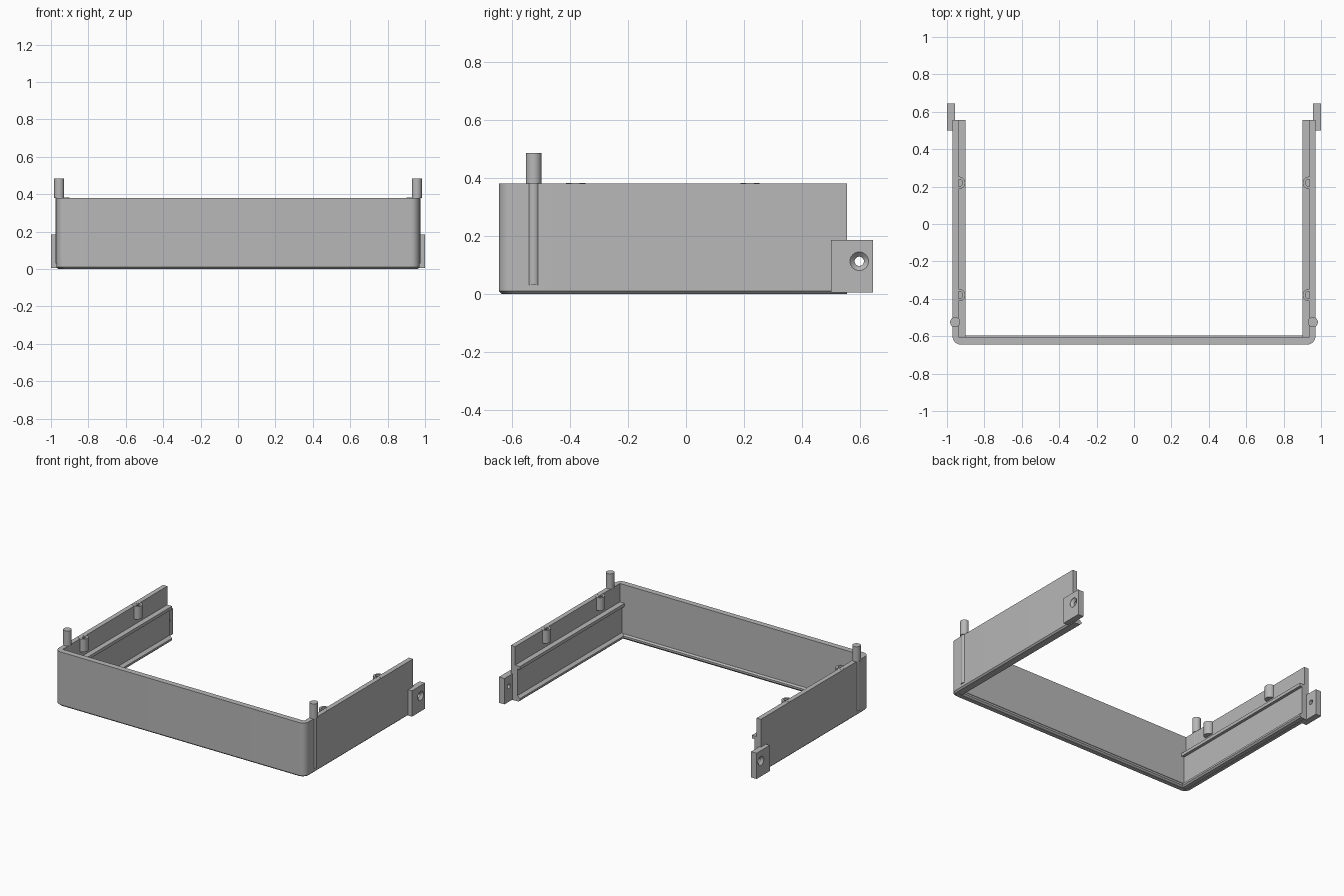
import bpy, bmesh, math
from mathutils import Matrix

cube = bpy.data.objects.get("Cube")
if cube:
    bpy.data.objects.remove(cube)

grey = bpy.data.materials.new("plain_grey")
grey.use_nodes = True
colour = (0.48, 0.48, 0.48, 1)
grey.diffuse_color = colour
grey.node_tree.nodes["Principled BSDF"].inputs["Base Color"].default_value = colour

HEIGHT = 0.38
BACK = 0.555
SIDES = ((1, "left"), (-1, "right"))


def finish(bm, name, smooth=False):
    bmesh.ops.recalc_face_normals(bm, faces=bm.faces[:])
    mesh = bpy.data.meshes.new(name)
    bm.to_mesh(mesh)
    bm.free()
    mesh.materials.append(grey)
    obj = bpy.data.objects.new(name, mesh)
    bpy.context.collection.objects.link(obj)
    if smooth:
        bpy.ops.object.select_all(action="DESELECT")
        obj.select_set(True)
        bpy.context.view_layer.objects.active = obj
        bpy.ops.object.shade_smooth_by_angle(angle=math.radians(35))
    return obj


def loft(name, rings, smooth=False):
    """Skin closed rings of equal length and cap both ends."""
    bm = bmesh.new()
    rows = [[bm.verts.new(p) for p in ring] for ring in rings]
    for a, b in zip(rows, rows[1:]):
        for i in range(len(a)):
            j = (i + 1) % len(a)
            bm.faces.new((a[i], a[j], b[j], b[i]))
    bm.faces.new(rows[0])
    bm.faces.new(rows[-1])
    return finish(bm, name, smooth)


def lathe(name, profile, matrix, steps=32):
    """Turn (radius, height) points around an axis placed by a matrix."""
    rings = [[(r * math.cos(2 * math.pi * i / steps),
               r * math.sin(2 * math.pi * i / steps), z)
              for i in range(steps)] for r, z in profile]
    obj = loft(name, rings, True)
    obj.data.transform(matrix)
    return obj


def outline(inset, z):
    """U-shaped plan with rounded outer front corners."""
    x, y, radius = 0.97 - inset, -0.645 + inset, 0.045
    half = [(0.937, BACK), (x, BACK)]
    for i in range(9):
        a = math.pi / 2 * i / 8
        half.append((x - radius + radius * math.cos(a),
                     y + radius - radius * math.sin(a)))
    other = [(-px, py) for px, py in reversed(half)]
    plan = half + other + [(-0.937, -0.605), (0.937, -0.605)]
    return [(px, py, z) for px, py in plan]


# Outer wall with a chamfered lower edge
loft("outer_wall", [outline(0.01, 0), outline(0, 0.01), outline(0, HEIGHT)], True)

# Lower inner lip along the front wall
lip = [(-0.62, 0.002), (-0.605, 0.002), (-0.595, 0.012), (-0.595, 0.025), (-0.605, 0.035), (-0.62, 0.035)]
loft("front_lip", [[(x, y, z) for y, z in lip] for x in (-0.945, 0.945)])

# Rail section: bottom lip, recessed panel, upper ledge
rail = [(0.95, 0.002), (0.91, 0.002), (0.90, 0.012), (0.90, 0.025), (0.92, 0.04),
        (0.92, 0.228), (0.90, 0.228), (0.90, 0.25), (0.95, 0.25)]

for s, side in SIDES:
    loft(side + "_inner_rail", [[(s * x, y, z) for x, z in rail] for y in (-0.615, BACK)])

    # Stepped locating pin in the side wall
    lathe(side + "_pin", [(0.021, 0.03), (0.021, HEIGHT), (0.027, HEIGHT), (0.027, 0.485)],
          Matrix.Translation((s * 0.956, -0.525, 0)))

    # Hollow screw bosses on the inside
    for y, place in ((0.22, "rear"), (-0.38, "front")):
        lathe(f"{side}_{place}_boss",
              [(0.033, 0.29), (0.033, 0.381), (0.019, 0.381), (0.019, 0.31)],
              Matrix.Translation((s * 0.935, y, 0)))

    # Rear mounting tab with a countersunk hole
    tab = loft(side + "_mounting_tab",
               [[(s * x, y, z) for y, z in ((0.5, 0.004), (0.645, 0.004), (0.645, 0.185), (0.5, 0.185))]
                for x in (0.957, 1.0)])
    spin = Matrix.Translation((0, 0.597, 0.112)) @ Matrix.Rotation(s * math.pi / 2, 4, "Y")
    cutter = lathe(side + "_hole_cutter",
                   [(0.016, 0.93), (0.016, 0.983), (0.032, 0.999), (0.032, 1.02)], spin)
    cutter.hide_render = True
    cutter.hide_set(True)
    cut = tab.modifiers.new("screw_hole", "BOOLEAN")
    cut.operation = "DIFFERENCE"
    cut.solver = "EXACT"
    cut.object = cutter
